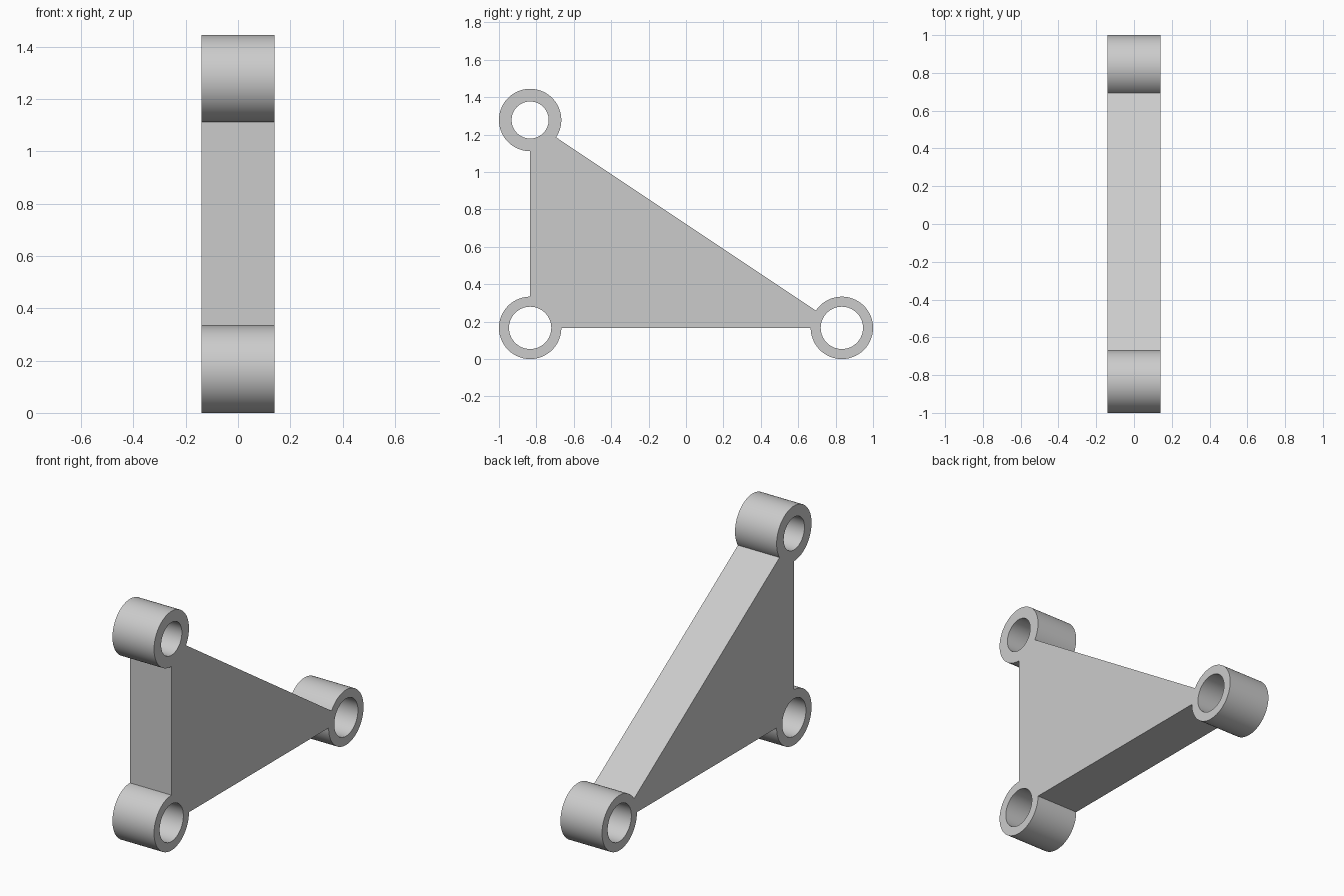
import bpy, bmesh
from math import sin, cos, pi, atan2, degrees, radians

if "Cube" in bpy.data.objects:
    bpy.data.objects.remove(bpy.data.objects["Cube"])

HALF = 0.139      # half thickness in x
R = 0.1667        # outer radius of the bosses
SEG = 96          # segments per full circle

# boss centres (y, z) with hole radius, counter-clockwise
corners = [((-0.8333, 0.1667), 0.113),
           ((0.8333, 0.1667), 0.113),
           ((-0.8333, 1.278), 0.099)]


def arc(c, r, a0, a1, closed=False):
    n = max(3, round(SEG * (a1 - a0) / (2 * pi)))
    return [(c[0] + r * cos(a0 + (a1 - a0) * i / n),
             c[1] + r * sin(a0 + (a1 - a0) * i / n))
            for i in range(n if closed else n + 1)]


def heading(a, b):
    return atan2(b[1] - a[1], b[0] - a[0])


# outer outline: boss arcs joined by the triangle edges; holes follow
outline, loops = [], []
for i, (c, hole) in enumerate(corners):
    start = heading(c, corners[i - 1][0])
    end = heading(c, corners[(i + 1) % 3][0])
    while end <= start:
        end += 2 * pi
    outline += arc(c, R, start, end)
    loops.append(arc(c, hole, 0, 2 * pi, True))
loops.insert(0, outline)

# filled and extruded profile
curve = bpy.data.curves.new("triangular_bracket", 'CURVE')
curve.dimensions = '2D'
curve.fill_mode = 'BOTH'
curve.extrude = HALF
for pts in loops:
    s = curve.splines.new('POLY')
    s.points.add(len(pts) - 1)
    for p, (u, v) in zip(s.points, pts):
        p.co = (u, v, 0, 1)
    s.use_cyclic_u = True
ob = bpy.data.objects.new("triangular_bracket", curve)
bpy.context.collection.objects.link(ob)
ob.rotation_euler = (pi / 2, 0, pi / 2)

# convert to a welded solid with crisp edges
bpy.context.view_layer.objects.active = ob
ob.select_set(True)
bpy.ops.object.convert(target='MESH')
ob = bpy.context.object
ob.name = "triangular_bracket"
bm = bmesh.new()
bm.from_mesh(ob.data)
bmesh.ops.remove_doubles(bm, verts=bm.verts, dist=1e-5)
bmesh.ops.recalc_face_normals(bm, faces=bm.faces)
bmesh.ops.dissolve_limit(bm, angle_limit=radians(0.5), verts=bm.verts, edges=bm.edges)
bmesh.ops.triangulate(bm, faces=[f for f in bm.faces if len(f.verts) > 4])
bm.to_mesh(ob.data)
bm.free()
bpy.ops.object.shade_smooth_by_angle(angle=radians(30))
